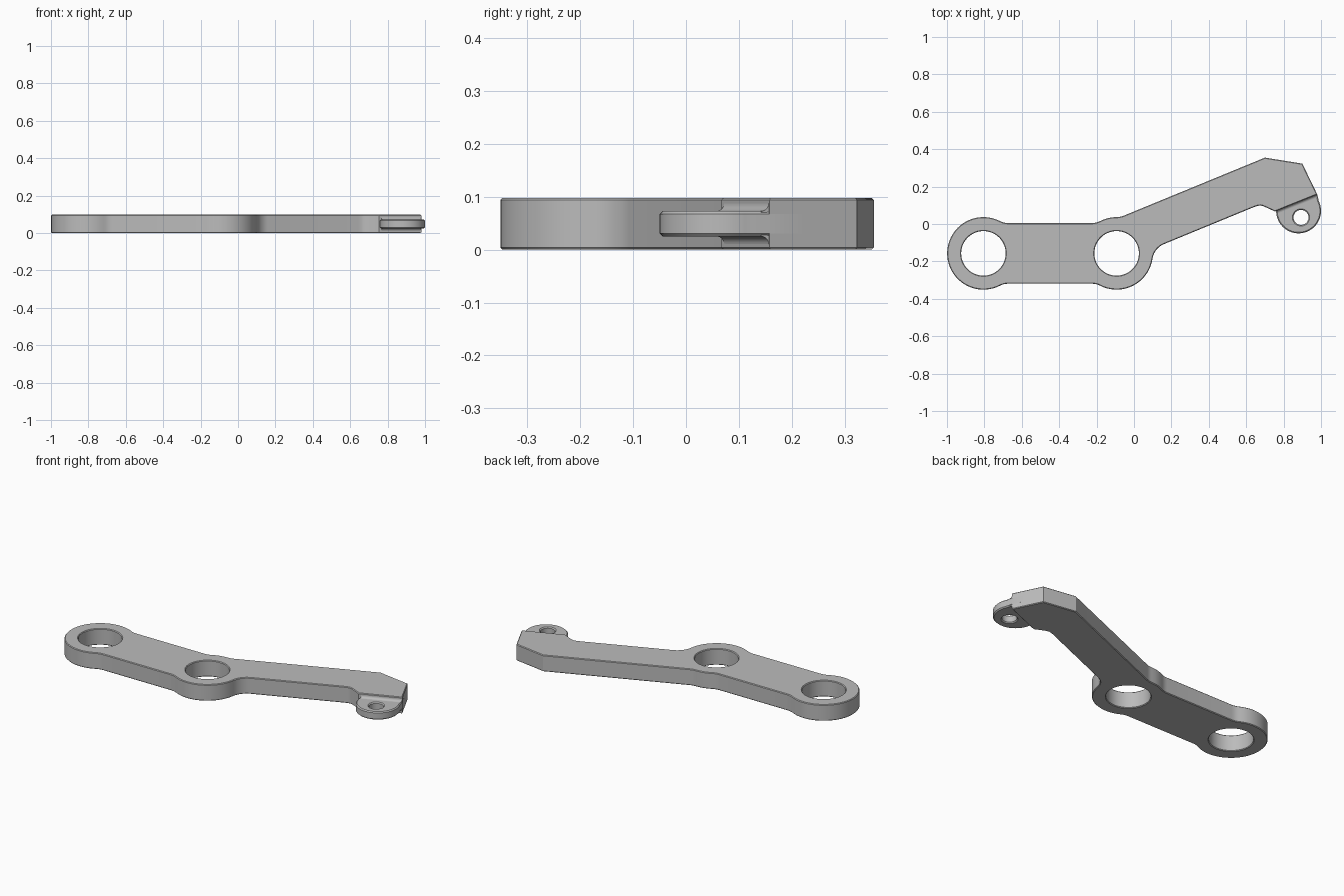
import bpy, bmesh
from math import cos, sin, radians, pi
from mathutils import Vector

if "Cube" in bpy.data.objects:
    bpy.data.objects.remove(bpy.data.objects["Cube"])

steel = bpy.data.materials.new("steel grey")
steel.use_nodes = True
GREY = (0.5, 0.5, 0.5, 1)
steel.diffuse_color = GREY
steel.node_tree.nodes["Principled BSDF"].inputs["Base Color"].default_value = GREY


def arc(c, r, a0, a1):
    n = max(2, round(abs(a1 - a0) / 6))
    angles = [radians(a0 + (a1 - a0) * i / n) for i in range(n + 1)]
    return [Vector((c[0] + r * cos(a), c[1] + r * sin(a))) for a in angles]


def tidy(points):
    out = []
    for p in map(Vector, points):
        if not out or (p - out[-1]).length > 0.003:
            out.append(p)
    if (out[0] - out[-1]).length < 0.003:
        out.pop()
    return out


def inset(loop, d):
    # Move every point towards the material, which lies left of the path
    res = []
    for i, p in enumerate(loop):
        a = (p - loop[i - 1]).normalized()
        b = (loop[(i + 1) % len(loop)] - p).normalized()
        n1, n2 = Vector((-a.y, a.x)), Vector((-b.y, b.x))
        res.append(p + (n1 + n2) * d / (1 + n1.dot(n2)))
    return res


def finish(name, bm):
    bmesh.ops.recalc_face_normals(bm, faces=bm.faces[:])
    mesh = bpy.data.meshes.new(name)
    bm.to_mesh(mesh)
    bm.free()
    mesh.materials.append(steel)
    ob = bpy.data.objects.new(name, mesh)
    bpy.context.collection.objects.link(ob)
    bpy.ops.object.select_all(action='DESELECT')
    ob.select_set(True)
    bpy.context.view_layer.objects.active = ob
    bpy.ops.object.shade_smooth_by_angle(angle=radians(30))
    return ob


def plate(name, loops, z0, z1, b):
    # Chamfered plate; first loop is the outline, the others are holes
    bm = bmesh.new()
    caps = [[], []]
    for loop in map(tidy, loops):
        n = len(loop)
        rings = []
        for d, z in ((b, z0), (0, z0 + b), (0, z1 - b), (b, z1)):
            rings.append([bm.verts.new((p.x, p.y, z)) for p in inset(loop, d)])
        for lo, hi in zip(rings, rings[1:]):
            for i in range(n):
                j = (i + 1) % n
                bm.faces.new((lo[i], lo[j], hi[j], hi[i]))
        for cap, ring in zip(caps, (rings[0], rings[-1])):
            cap += [bm.edges.get((ring[i - 1], ring[i])) for i in range(n)]
    for cap in caps:
        bmesh.ops.triangle_fill(bm, edges=cap, use_beauty=True)
    return finish(name, bm)


# Link body: two ring bosses, a straight bar and a bent arm
H = 0.098
A, B = (-0.805, -0.157), (-0.093, -0.157)
R, F = 0.194, 0.1
dx, dy = 0.133, 0.262
outline = (
    arc(A, R, 63.1, 296.9)
    + arc((A[0] + dx, A[1] - dy), F, 116.9, 90)
    + arc((B[0] - dx, B[1] - dy), F, 90, 63.1)
    + arc(B, R, 243.1, 351.5)
    + arc((0.198, -0.2), F, 171.5, 112.4)
    + [(0.64, 0.09), (0.66, 0.097), (0.675, 0.099), (0.69, 0.096),
       (0.754, 0.067), (0.98, 0.158), (0.9, 0.323), (0.7, 0.355)]
    + arc((B[0], B[1] + R + F), F, 292.4, 270)
    + arc(B, R, 90, 116.9)
    + arc((B[0] - dx, B[1] + dy), F, -63.1, -90)
    + arc((A[0] + dx, A[1] + dy), F, -90, -116.9)
)
plate("link_body", [outline, arc(A, 0.119, 360, 0), arc(B, 0.119, 360, 0)], 0, H, 0.004)

# Thin end lug with a pin hole
lug = arc((0.88, 0.07), 0.12, 180, 386) + [(0.98, 0.158), (0.95, 0.22), (0.74, 0.13)]
plate("end_lug", [lug, arc((0.893, 0.035), 0.04, 360, 0)], 0.025, 0.073, 0.006)

# Concave fillets where the lug meets the arm, above and below
start, end = Vector((0.766, 0.072)), Vector((0.976, 0.1565))
along = (end - start).normalized()
out = Vector((along.y, -along.x))
r = 0.015
profile = [(-0.004, 0.07), (r, 0.07)]
profile += [(r - r * sin(t * pi / 12), 0.073 + r - r * cos(t * pi / 12)) for t in range(7)]
profile += [(-0.004, 0.073 + r)]
for name, flip in (("upper_fillet", False), ("lower_fillet", True)):
    bm = bmesh.new()
    ends = []
    for base in (start, end):
        ends.append([bm.verts.new((*(base + out * u), H - z if flip else z)) for u, z in profile])
    n = len(profile)
    for i in range(n):
        bm.faces.new((ends[0][i - 1], ends[0][i], ends[1][i], ends[1][i - 1]))
    for ring in ends:
        bm.faces.new(ring)
    finish(name, bm)
